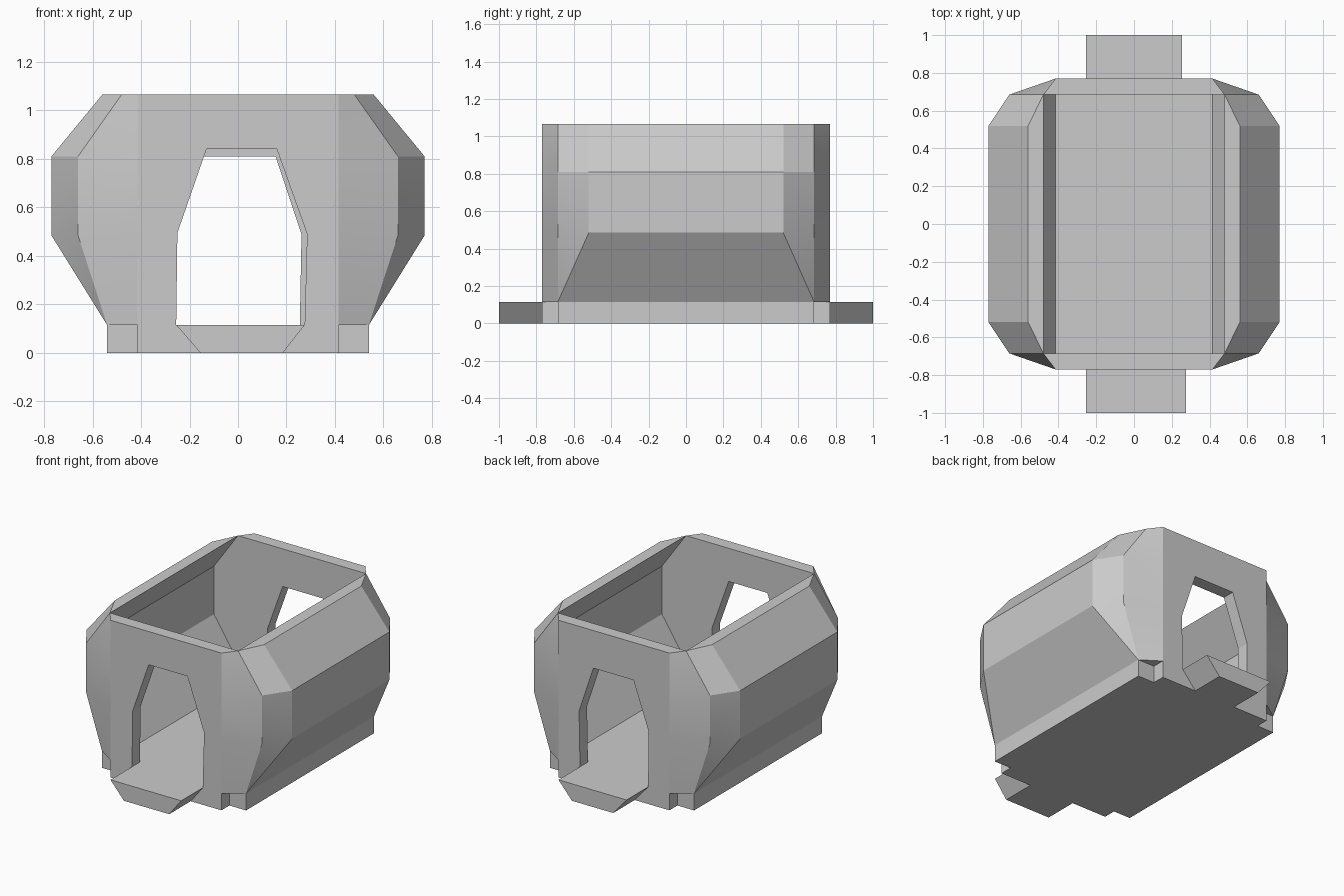
import bpy, bmesh
from math import radians

if "Cube" in bpy.data.objects:
    bpy.data.objects.remove(bpy.data.objects["Cube"])

FLOOR, TOP = 0.115, 1.065      # floor slab height, wall height
AX = 0.415                     # half width of the flat end walls
IN_Y, OUT_Y = 0.685, 0.77      # inner and outer face of the end walls


def finish(name, bm):
    bmesh.ops.remove_doubles(bm, verts=bm.verts, dist=1e-4)
    bmesh.ops.recalc_face_normals(bm, faces=bm.faces)
    mesh = bpy.data.meshes.new(name)
    bm.to_mesh(mesh)
    bm.free()
    ob = bpy.data.objects.new(name, mesh)
    bpy.context.collection.objects.link(ob)
    return ob


def extrude_profile(name, profile, y0, y1):
    """Extrude an (x, z) outline along y."""
    bm = bmesh.new()
    a = [bm.verts.new((x, y0, z)) for x, z in profile]
    b = [bm.verts.new((x, y1, z)) for x, z in profile]
    bm.faces.new(a)
    bm.faces.new(b[::-1])
    n = len(a)
    for i in range(n):
        j = (i + 1) % n
        bm.faces.new((a[i], b[i], b[j], a[j]))
    return finish(name, bm)


def side_wall(name, s):
    """Hollow bulging side wall with faceted corners; s is the side sign."""
    # z, corner x, corner y, side x, side y, inner x
    levels = [(FLOOR, 0.54, IN_Y, 0.54, IN_Y, AX),
              (0.485, 0.66, IN_Y, 0.77, 0.52, 0.66),
              (0.81, 0.66, IN_Y, 0.77, 0.52, 0.66),
              (TOP, 0.48, IN_Y, 0.56, 0.52, 0.48)]
    bm = bmesh.new()

    def row(half, z):
        pts = half + [(x, -y) for x, y in reversed(half)]
        return [bm.verts.new((s * x, y, z)) for x, y in pts]

    outer = [row([(AX, OUT_Y), (bx, by), (cx, cy)], z)
             for z, bx, by, cx, cy, ix in levels]
    inner = [row([(AX, IN_Y), (ix, IN_Y), (ix, cy)], z)
             for z, bx, by, cx, cy, ix in levels]
    # outside skin, rim, inside skin, underside
    rows = outer + inner[::-1] + outer[:1]
    for p, q in zip(rows, rows[1:]):
        for i in range(5):
            bm.faces.new((p[i], p[i + 1], q[i + 1], q[i]))
    bmesh.ops.dissolve_degenerate(bm, dist=1e-4, edges=bm.edges)
    ob = finish(name, bm)
    bpy.ops.object.select_all(action='DESELECT')
    ob.select_set(True)
    bpy.context.view_layer.objects.active = ob
    bpy.ops.object.shade_smooth_by_angle(angle=radians(24))


# Floor slab
extrude_profile("floor_slab", [(-0.54, 0), (0.54, 0), (0.54, FLOOR), (-0.54, FLOOR)],
                -IN_Y, IN_Y)

# Bulging side walls
side_wall("right_wall", 1)
side_wall("left_wall", -1)

# End walls with doorways, and their tapered doorsteps
step_front = [(-0.155, 0), (-0.255, FLOOR), (0.275, FLOOR), (0.185, 0)]
step_back = [(-0.155, 0), (-0.255, FLOOR), (0.255, FLOOR), (0.155, 0)]
arch_front = [(-0.25, 0.495), (-0.13, 0.84), (0.16, 0.84), (0.285, 0.49)]
arch_back = [(-0.26, 0.49), (-0.145, 0.81), (0.155, 0.81), (0.262, 0.49)]
for label, s, step, arch in (("front", -1, step_front, arch_front),
                             ("back", 1, step_back, arch_back)):
    wall = [(AX, 0), (AX, TOP), (-AX, TOP), (-AX, 0)] + step[:2] + arch + step[2:]
    extrude_profile(label + "_wall", wall, s * IN_Y, s * OUT_Y)
    extrude_profile(label + "_doorstep", step, s * IN_Y, s * 1.0)
